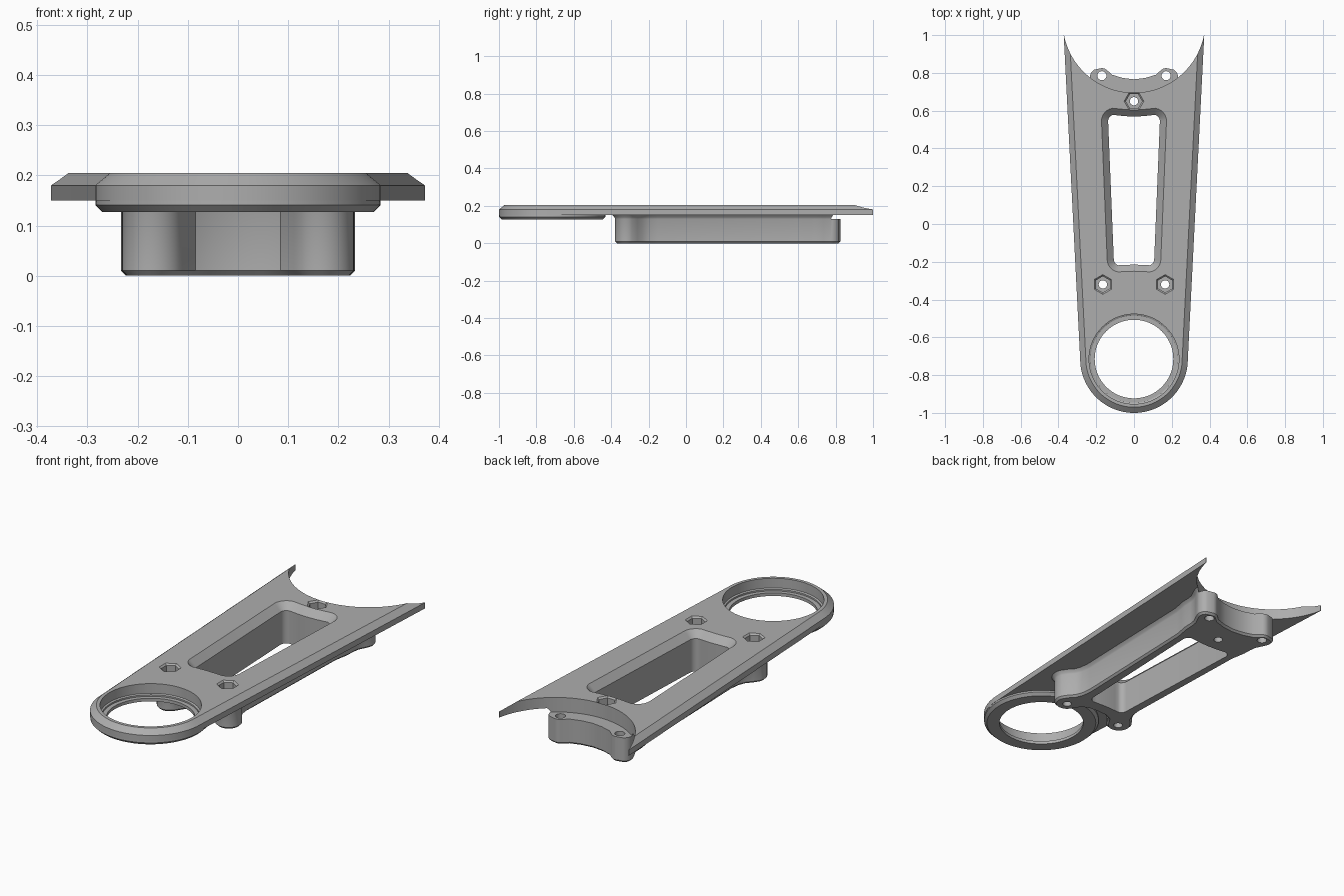
import bpy, bmesh, math
from mathutils import Vector

old = bpy.data.objects.get("Cube")
if old:
    bpy.data.objects.remove(old)

mat = bpy.data.materials.new("plain grey")
mat.use_nodes = True
GREY = (0.42, 0.42, 0.42, 1)
mat.diffuse_color = GREY
mat.node_tree.nodes["Principled BSDF"].inputs["Base Color"].default_value = GREY


def arc(cx, cy, r, a0, a1, n):
    return [(cx + r * math.cos(math.radians(a0 + (a1 - a0) * i / n)),
             cy + r * math.sin(math.radians(a0 + (a1 - a0) * i / n))) for i in range(n + 1)]


def mirrored(half):
    """Close an outline from its +x half, listed front to back."""
    return half + [(-x, y) for x, y in reversed(half) if x > 1e-5]


def offset(pts, d):
    """Move a counter-clockwise outline outward by d."""
    out, n = [], len(pts)
    for i in range(n):
        p, a, b = Vector(pts[i]), Vector(pts[i - 1]), Vector(pts[(i + 1) % n])
        u, v = (p - a).normalized(), (b - p).normalized()
        m = Vector((u.y + v.y, -u.x - v.x)).normalized()
        q = p + m * d / max(0.5, m.dot(Vector((u.y, -u.x))))
        out.append((q.x, q.y))
    return out


def loft(name, pts, levels):
    """Solid from one outline, given (height, outward offset) levels."""
    bm = bmesh.new()
    rings = [[bm.verts.new((x, y, z)) for x, y in offset(pts, d)] for z, d in levels]
    n = len(pts)
    for lo, hi in zip(rings, rings[1:]):
        for i in range(n):
            j = (i + 1) % n
            bm.faces.new((lo[i], lo[j], hi[j], hi[i]))
    bm.faces.new(rings[0][::-1])
    bm.faces.new(rings[-1])
    me = bpy.data.meshes.new(name)
    bm.to_mesh(me)
    bm.free()
    me.materials.append(mat)
    ob = bpy.data.objects.new(name, me)
    bpy.context.collection.objects.link(ob)
    return ob


def disc(x, y, r, n=48, turn=0):
    return arc(x, y, r, turn, turn + 360, n)[:-1]


def combine(target, tool, mode):
    mod = target.modifiers.new(mode, 'BOOLEAN')
    mod.operation, mod.object, mod.solver = mode, tool, 'EXACT'
    bpy.context.view_layer.objects.active = target
    bpy.ops.object.modifier_apply(modifier=mod.name)
    bpy.data.objects.remove(tool)


# Tapered top plate with a rounded front and chamfered upper edge
RING_Y = -0.715
plate = loft("bracket_body",
             mirrored(arc(0, RING_Y, 0.285, -90, 0, 24) + [(0.372, 1.0)]),
             [(0.15, 0), (0.18, 0), (0.205, -0.03)])

# Thicker ring at the front
ring = loft("front_ring", disc(0, RING_Y, 0.284, 96),
            [(0.127, -0.014), (0.141, 0), (0.17, -0.001)])
combine(plate, ring, 'UNION')

# Hanging frame: front bosses, slim rails, curved rear block
half = [(0, -0.285), (0.05, -0.288), (0.085, -0.302)]
half += arc(0.168, -0.316, 0.063, 205, 385, 16)
half += [(0.205, -0.26), (0.182, -0.235), (0.168, -0.2), (0.162, -0.15)]
half += [(0.183, 0.55), (0.19, 0.59), (0.197, 0.63), (0.198, 0.67), (0.203, 0.705), (0.218, 0.735)]
half += arc(0.188, 0.778, 0.045, -20, 60, 6)
half += arc(0.17, 0.785, 0.04, 70, 125, 5)
half += [(0.115, 0.79), (0.06, 0.773), (0, 0.766)]
frame = loft("lower_frame", mirrored(half),
             [(0, -0.01), (0.01, 0), (0.13, 0), (0.137, 0.003), (0.145, 0.009), (0.155, 0.018)])
combine(plate, frame, 'UNION')

# Concave rear edge
combine(plate, loft("rear_cut", disc(0, 1.0725, 0.3775, 128), [(0.13, 0), (0.3, 0)]), 'DIFFERENCE')

# Long window with a chamfered rim
window = mirrored([(0, -0.215), (0.06, -0.217)] + arc(0.075, -0.187, 0.032, -80, 0, 6)
                  + arc(0.104, 0.545, 0.033, 0, 80, 6) + [(0.05, 0.571), (0, 0.569)])
combine(plate, loft("window_cut", window, [(-0.1, 0), (0.17, 0), (0.205, 0.035), (0.3, 0.035)]),
        'DIFFERENCE')

# Stepped opening in the ring
combine(plate, loft("ring_bore", disc(0, RING_Y, 0.208, 96), [(0.05, 0), (0.3, 0)]), 'DIFFERENCE')
combine(plate, loft("ring_seat", disc(0, RING_Y, 0.238, 96),
                    [(0.143, -0.008), (0.151, -0.008), (0.155, 0), (0.3, 0)]), 'DIFFERENCE')

# Hexagonal nut pockets and screw holes
for x, y, turn in ((0, 0.65, 0), (0.165, -0.32, 30), (-0.165, -0.32, 30)):
    combine(plate, loft("screw_hole", disc(x, y, 0.022, 24), [(-0.1, 0), (0.3, 0)]), 'DIFFERENCE')
    combine(plate, loft("nut_pocket", disc(x, y, 0.043, 6, turn),
                        [(0.13, 0), (0.197, 0), (0.205, 0.008), (0.3, 0.008)]), 'DIFFERENCE')
for x in (0.17, -0.17):
    combine(plate, loft("rear_hole", disc(x, 0.785, 0.024, 24), [(-0.1, 0), (0.3, 0)]), 'DIFFERENCE')

# Smooth curves, crisp edges
bpy.ops.object.select_all(action='DESELECT')
plate.select_set(True)
bpy.context.view_layer.objects.active = plate
bpy.ops.object.shade_smooth_by_angle(angle=math.radians(28))
